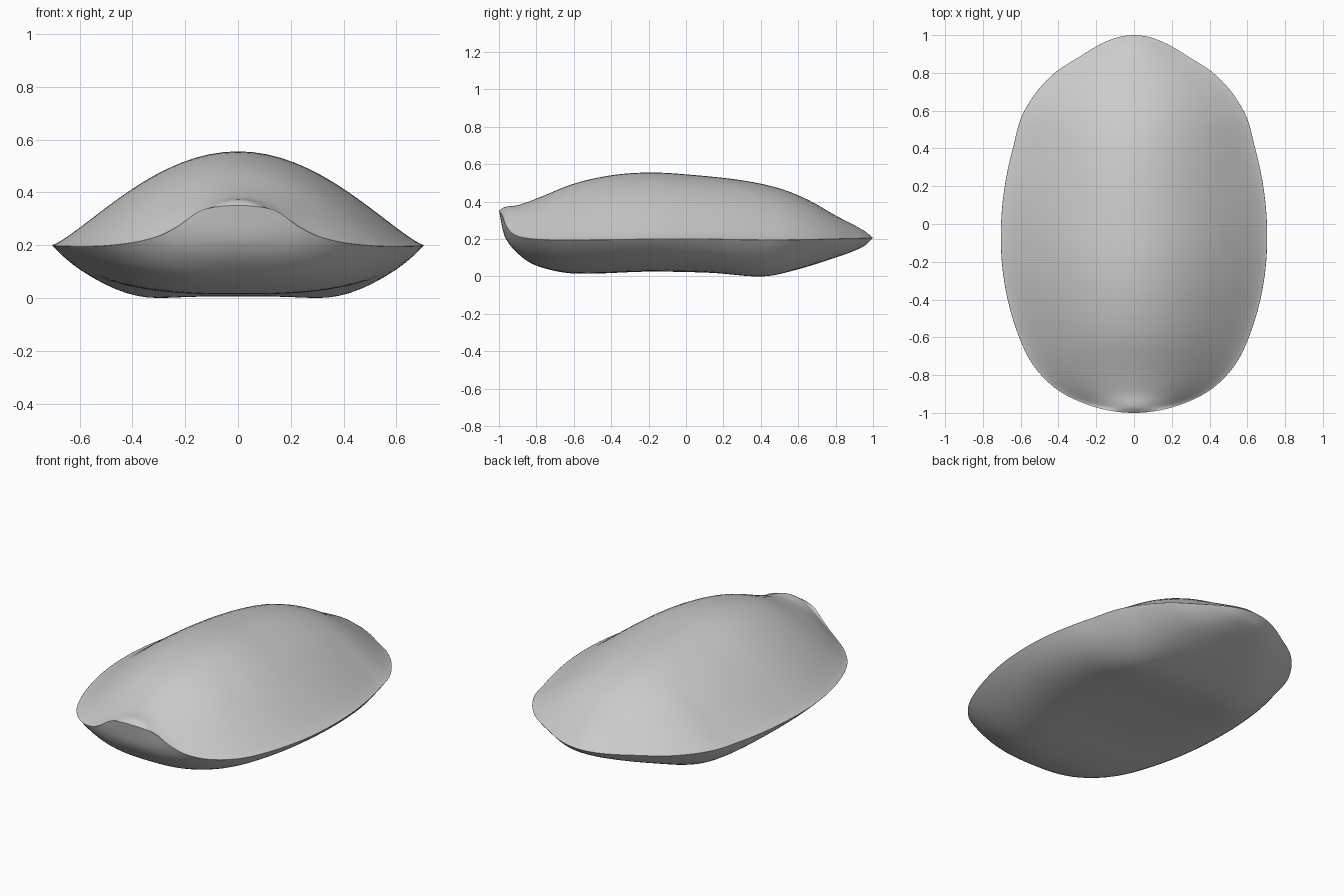
import bpy, bmesh, math

if "Cube" in bpy.data.objects:
    bpy.data.objects.remove(bpy.data.objects["Cube"])


def curve(pts, y):
    """Smooth Hermite interpolation through (y, value) points."""
    n = len(pts)
    i = 0
    while i < n - 2 and y > pts[i + 1][0]:
        i += 1

    def slope(k):
        a, b = pts[max(k - 1, 0)], pts[min(k + 1, n - 1)]
        return (b[1] - a[1]) / (b[0] - a[0])

    (y0, v0), (y1, v1) = pts[i], pts[i + 1]
    h = y1 - y0
    t = min(max((y - y0) / h, 0), 1)
    m0, m1 = slope(i) * h, slope(i + 1) * h
    return ((2*t**3 - 3*t*t + 1) * v0 + (t**3 - 2*t*t + t) * m0
            + (3*t*t - 2*t**3) * v1 + (t**3 - t*t) * m1)


# Profiles along the length: outline fullness, rim, ridge, belly, belly squareness
WIDTH = [(-1, .84), (-.9, .85), (-.8, .82), (-.6, .76), (-.4, .73), (0, .704),
         (.4, .70), (.6, .725), (.8, .70), (.9, .61), (1, .56)]
RIM = [(-1, .355), (-.985, .335), (-.965, .28), (-.93, .235), (-.86, .21), (-.7, .20),
       (0, .205), (.5, .20), (1, .21)]
RIDGE = [(-1, .355), (-.97, .375), (-.9, .385), (-.8, .42), (-.6, .50), (-.4, .545),
         (-.2, .56), (0, .55), (.3, .518), (.5, .475), (.65, .415), (.8, .33), (.95, .25), (1, .21)]
BELLY = [(-1, .355), (-.97, .22), (-.88, .11), (-.78, .055), (-.6, .02), (-.2, .03),
         (.1, .025), (.4, .01), (.55, .03), (.8, .105), (.95, .165), (1, .21)]
SQUARE = [(-1, 2.5), (-.6, 3.3), (-.2, 4.2), (.4, 5), (.7, 3.5), (1, 2.5)]

ROWS, RING = 80, 80
bm = bmesh.new()
rings = []
for j in range(1, ROWS):
    t = math.pi * j / ROWS
    y = -math.cos(t)
    w = math.sin(t) * curve(WIDTH, y)
    rim, ridge, belly, n = (curve(p, y) for p in (RIM, RIDGE, BELLY, SQUARE))
    ring = []
    for k in range(RING):
        a = 2 * math.pi * k / RING
        u, s = math.cos(a), math.sin(a)
        if s >= 0:
            z = rim + (ridge - rim) * (s * s) ** 1.3
        else:
            z = rim + (belly - rim) * (1 - abs(u) ** n)
            # shallow hollow along the middle of the rear belly
            z -= .012 * math.exp(-((y - .4) / .2) ** 2 - ((abs(u) - .55) / .2) ** 2)
        ring.append(bm.verts.new((w * u, y, z)))
    rings.append(ring)

# Skin the rings and close both tips
for r0, r1 in zip(rings, rings[1:]):
    for k in range(RING):
        m = (k + 1) % RING
        bm.faces.new((r0[k], r0[m], r1[m], r1[k]))
for ring, y, z in ((rings[0], -1, .355), (rings[-1], 1, .21)):
    tip = bm.verts.new((0, y, z))
    for k in range(RING):
        bm.faces.new((tip, ring[k], ring[(k + 1) % RING]))
bmesh.ops.recalc_face_normals(bm, faces=bm.faces)
low = min(v.co.z for v in bm.verts)
for v in bm.verts:
    v.co.z -= low

mesh = bpy.data.meshes.new("shell_body")
bm.to_mesh(mesh)
bm.free()
for p in mesh.polygons:
    p.use_smooth = True
body = bpy.data.objects.new("shell_body", mesh)
bpy.context.collection.objects.link(body)
